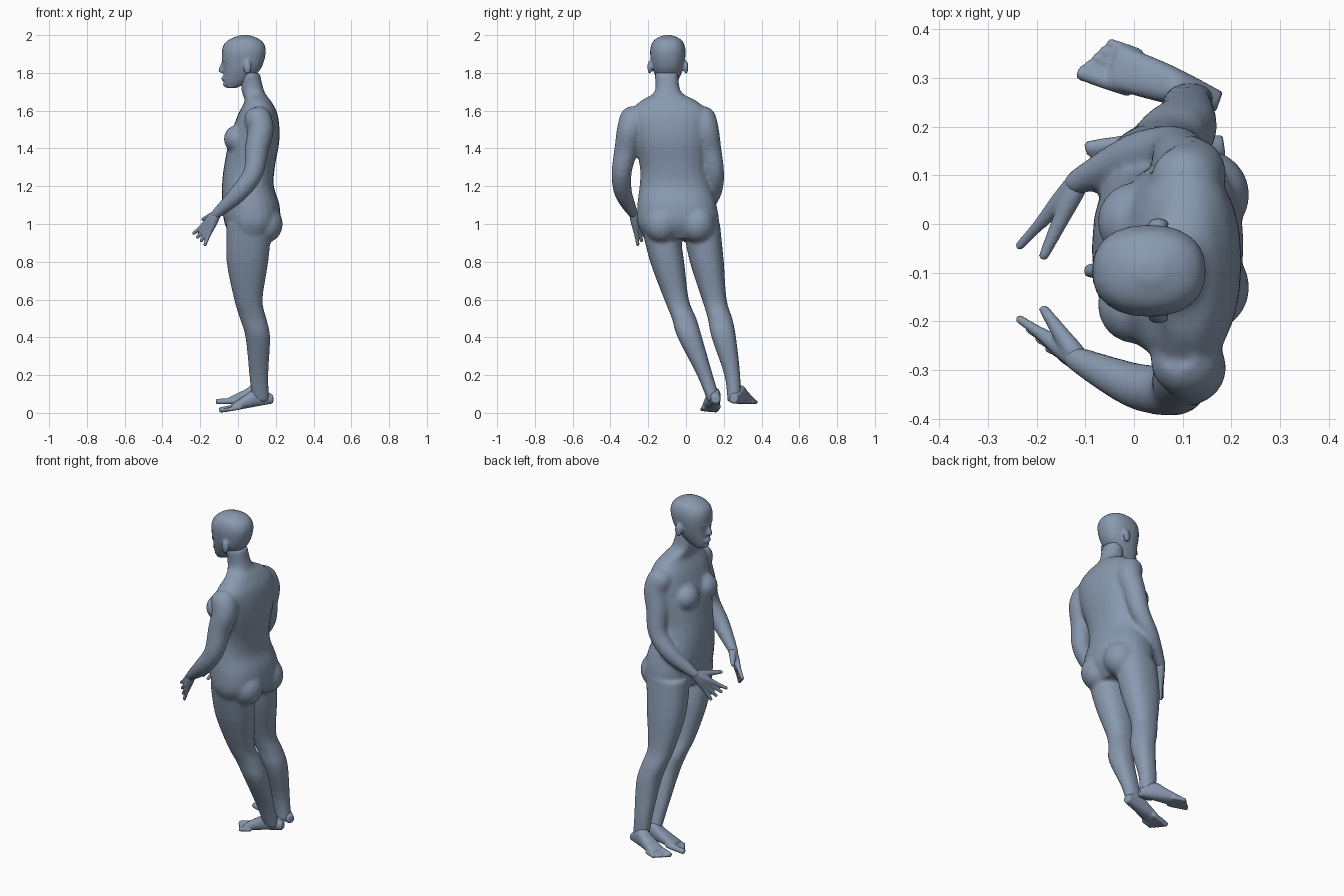
import bpy
import bmesh
import math
from mathutils import Vector, Matrix

cube = bpy.data.objects.get("Cube")
if cube:
    bpy.data.objects.remove(cube, do_unlink=True)

COLOUR = (0.25, 0.32, 0.43, 1.0)
skin = bpy.data.materials.new("slate blue skin")
skin.use_nodes = True
skin.diffuse_color = COLOUR
for node in skin.node_tree.nodes:
    if node.type == 'BSDF_PRINCIPLED':
        node.inputs["Base Color"].default_value = COLOUR

UP = Vector((0, 0, 1))
ACROSS = Vector((0, 1, 0))
MIDDLE = -0.096  # the head and shoulders are centred here across the body
LEFT, RIGHT = -1, 1


def spline(rows, steps=4):
    """Resample rows of numbers along a Catmull-Rom curve."""
    padded = [rows[0], *rows, rows[-1]]
    result = []
    for before, start, end, after in zip(padded, padded[1:], padded[2:], padded[3:]):
        for k in range(steps):
            t = k / steps
            result.append([
                b + t / 2 * (c - a + t * (2 * a - 5 * b + 4 * c - d + t * (3 * (b - c) + d - a)))
                for a, b, c, d in zip(before, start, end, after)])
    result.append(list(rows[-1]))
    return result


def loft(bm, rings, power, sides=24):
    """Skin closed rounded rings, each a centre and two half axes."""
    def bend(value):
        return math.copysign(abs(value) ** (2 / power), value)

    loops = []
    for centre, a, b in rings:
        angles = [math.tau * k / sides for k in range(sides)]
        loops.append([bm.verts.new(centre + a * bend(math.cos(angle)) + b * bend(math.sin(angle)))
                      for angle in angles])
    for low, high in zip(loops, loops[1:]):
        for k in range(sides):
            bm.faces.new((low[k - 1], low[k], high[k], high[k - 1]))
    bm.faces.new(loops[0][::-1])
    bm.faces.new(loops[-1])


def stack(bm, rows):
    """Level slices: height, front, back, sideways centre, half width."""
    rings = []
    for z, front, back, y, half in spline(rows):
        centre = Vector(((front + back) / 2, y, z))
        rings.append((centre, Vector(((back - front) / 2, 0, 0)), ACROSS * half))
    loft(bm, rings, power=2.3)


def tube(bm, rows):
    """Round limb through points with a radius, rounded at both ends."""
    def tip(end, inner):
        outward = (end[0] - inner[0]).normalized()
        return (*(end[0] + outward * end[1] * 0.6), end[1] * 0.6)

    flat = [(*point, radius) for point, radius in rows]
    path = spline([tip(rows[0], rows[1]), *flat, tip(rows[-1], rows[-2])])
    points = [Vector(row[:3]) for row in path]
    rings = []
    for i, (point, row) in enumerate(zip(points, path)):
        along = points[min(i + 1, len(points) - 1)] - points[max(i - 1, 0)]
        a = along.cross(ACROSS).normalized()
        b = along.cross(a).normalized()
        rings.append((point, a * row[3], b * row[3]))
    loft(bm, rings, power=2, sides=16)


def ball(bm, centre, size):
    matrix = Matrix.Translation(centre) @ Matrix.Diagonal((*size, 1))
    bmesh.ops.create_uvsphere(bm, u_segments=24, v_segments=16, radius=1, matrix=matrix)


def fuse(name, bm, voxel, rounds):
    """Merge overlapping volumes into one soft surface."""
    bmesh.ops.recalc_face_normals(bm, faces=bm.faces[:])
    mesh = bpy.data.meshes.new(name)
    bm.to_mesh(mesh)
    bm.free()
    ob = bpy.data.objects.new(name, mesh)
    bpy.context.scene.collection.objects.link(ob)
    remesh = ob.modifiers.new("Fuse", 'REMESH')
    remesh.mode = 'VOXEL'
    remesh.voxel_size = voxel
    soften = ob.modifiers.new("Soften", 'SMOOTH')
    soften.factor = 0.5
    soften.iterations = rounds
    bpy.ops.object.select_all(action='DESELECT')
    bpy.context.view_layer.objects.active = ob
    ob.select_set(True)
    for modifier in ("Fuse", "Soften"):
        bpy.ops.object.modifier_apply(modifier=modifier)
    ob.data.materials.clear()
    ob.data.materials.append(skin)
    bpy.ops.object.shade_smooth()


# Body: trunk and neck, leaning sideways as it rises
body = bmesh.new()
trunk = [(0.92, -0.03, 0.17, 0.18), (1, -0.07, 0.22, 0.215), (1.1, -0.085, 0.22, 0.21),
         (1.2, -0.085, 0.19, 0.19), (1.3, -0.075, 0.195, 0.18), (1.45, -0.045, 0.22, 0.2),
         (1.58, 0, 0.21, 0.21), (1.65, 0.035, 0.175, 0.15), (1.7, 0.02, 0.14, 0.07),
         (1.8, 0.01, 0.115, 0.063)]
stack(body, [(z, front, back, -0.04 - 0.08 * (z - 1), half) for z, front, back, half in trunk])

# Body: chest and seat
for side in (LEFT, RIGHT):
    ball(body, (0, -0.08 + side * 0.085, 1.45), (0.075, 0.08, 0.075))
    ball(body, (0.145, -0.035 + side * 0.095, 1), (0.092, 0.092, 0.1))

# Body: legs share depth and width, each follows its own sideways path
legs = [(1, 0.06, 0.12, 0.1, -0.14, 0.08), (0.8, 0.05, 0.11, 0.09, -0.1, 0.11),
        (0.6, 0.055, 0.075, 0.065, -0.05, 0.15), (0.5, 0.08, 0.07, 0.065, -0.01, 0.18),
        (0.4, 0.105, 0.065, 0.065, 0.02, 0.2), (0.2, 0.11, 0.05, 0.042, 0.1, 0.245),
        (0.06, 0.12, 0.045, 0.035, 0.15, 0.255)]
for path in (4, 5):
    stack(body, [(row[0], row[1] - row[2], row[1] + row[2], row[path], row[3]) for row in legs])

# Body: arms
arm = [(0.1, 0.18, 1.57, 0.07), (0.12, 0.2, 1.5, 0.07), (0.1, 0.22, 1.4, 0.063),
       (0.08, 0.245, 1.27, 0.053), (0, 0.235, 1.16, 0.047), (-0.12, 0.18, 1.05, 0.026)]
for side in (LEFT, RIGHT):
    tube(body, [(Vector((x, MIDDLE + side * out, z)), r) for x, out, z, r in arm])
fuse("body", body, 0.01, 6)

# Head: skull and jaw
head = bmesh.new()
skull = [(1.72, -0.06, -0.01, 0.03), (1.75, -0.075, 0.05, 0.05), (1.82, -0.078, 0.12, 0.08),
         (1.9, -0.086, 0.146, 0.094), (1.95, -0.075, 0.14, 0.087), (1.98, -0.04, 0.11, 0.065),
         (2, 0.01, 0.06, 0.02)]
stack(head, [(z, front, back, MIDDLE, half) for z, front, back, half in skull])

# Head: nose, brow, lips, chin and ears
tube(head, [(Vector((-0.075, MIDDLE, 1.86)), 0.01), (Vector((-0.09, MIDDLE, 1.81)), 0.015)])
ball(head, (-0.065, MIDDLE, 1.87), (0.022, 0.055, 0.01))
ball(head, (-0.075, MIDDLE, 1.77), (0.014, 0.027, 0.012))
ball(head, (-0.06, MIDDLE, 1.74), (0.02, 0.027, 0.016))
for side in (LEFT, RIGHT):
    ball(head, (0.05, MIDDLE + side * 0.096, 1.83), (0.022, 0.012, 0.036))
fuse("head", head, 0.007, 3)


# Hands: fingers fan out from the wrist and merge into the palm
def hand(name, side):
    bm = bmesh.new()
    wrist = Vector((-0.115, MIDDLE + side * 0.18, 1.05))
    finger = ((0, 0.024), (0.3, 0.021), (0.5, 0.016), (0.75, 0.011), (1, 0.009))
    for i in range(4):
        step = 0.02 * i
        reach = Vector((step - 0.235, -0.12 + side * (0.075 + step), 0.95 - step)) - wrist
        tube(bm, [(wrist + reach * t, r) for t, r in finger])
    reach = Vector((-0.185, -0.12 + side * 0.055, 1.025)) - wrist
    tube(bm, [(wrist + reach * t, r) for t, r in ((0.1, 0.022), (0.5, 0.017), (1, 0.01))])
    fuse(name, bm, 0.005, 2)


hand("left_hand", LEFT)
hand("right_hand", RIGHT)


# Feet: a tapering sole with five toes, the big toe on the inner side
def foot(name, side, heel, toe):
    bm = bmesh.new()
    heel = Vector(heel)
    length = Vector(toe) - heel
    outward = length.cross(UP).normalized() * side
    rings = []
    for t, half, high in spline([(0, 0.022, 0.045), (0.3, 0.036, 0.1), (0.5, 0.042, 0.075),
                                 (0.8, 0.047, 0.035)]):
        rings.append((heel + length * t + UP * high / 2, outward * half, UP * high / 2))
    loft(bm, rings, power=2.4)
    for i in range(5):
        radius = 0.011 if i else 0.015
        root = heel + outward * (0.019 * i - 0.036) + UP * radius
        tube(bm, [(root + length * t, radius) for t in (0.65, 0.98 - 0.03 * i)])
    fuse(name, bm, 0.006, 2)


foot("left_foot", LEFT, (0.185, 0.16, 0.05), (-0.09, 0.12, 0))
foot("right_foot", RIGHT, (0.175, 0.25, 0.05), (-0.1, 0.345, 0.045))
